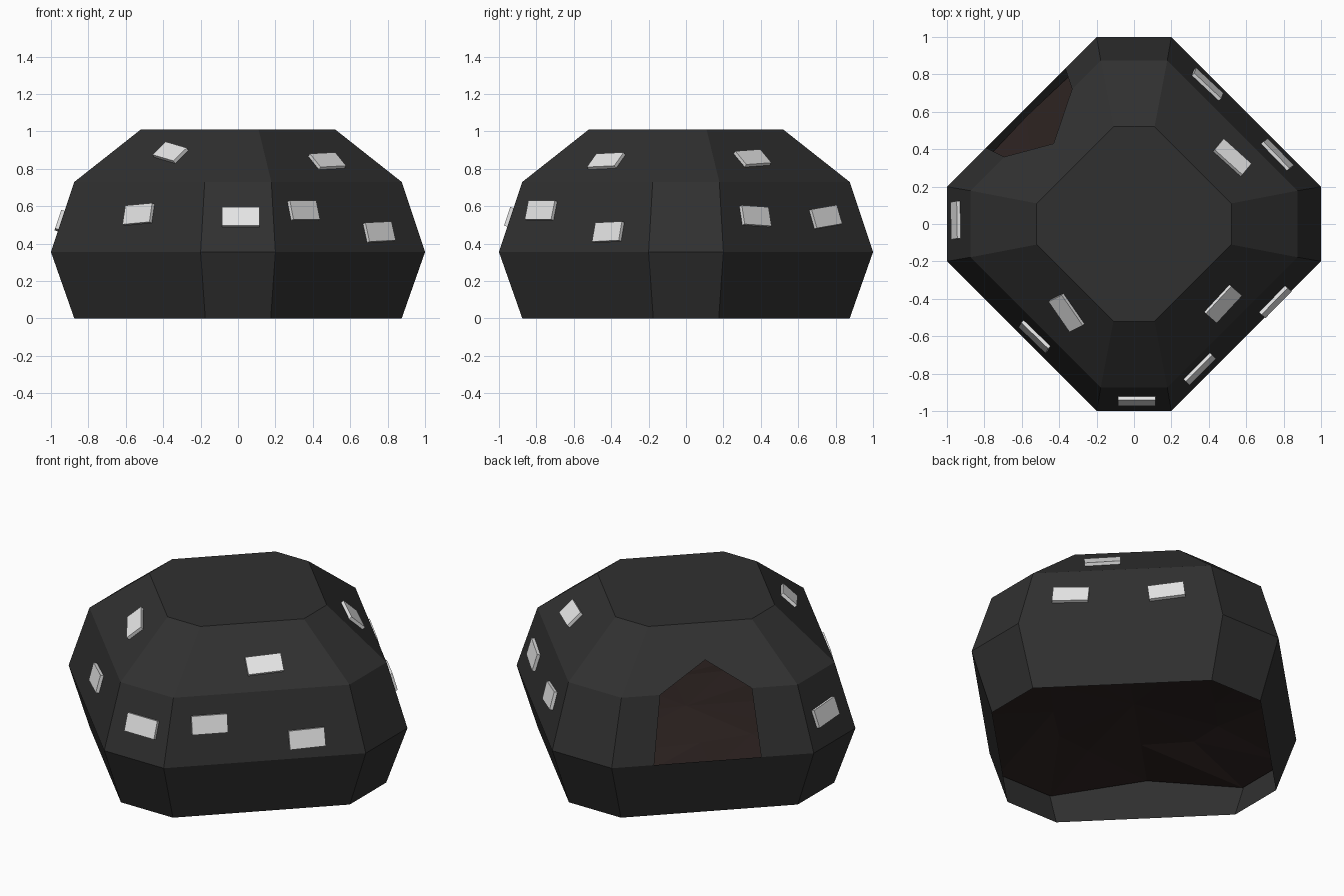
import bpy, bmesh, math, random
from mathutils import Vector, Matrix

random.seed(4)
cube = bpy.data.objects.get("Cube")
if cube:
    bpy.data.objects.remove(cube, do_unlink=True)


def material(name, color):
    m = bpy.data.materials.new(name)
    m.use_nodes = True
    m.diffuse_color = (*color, 1)
    m.node_tree.nodes["Principled BSDF"].inputs["Base Color"].default_value = (*color, 1)
    return m


charcoal = material("charcoal", (0.03, 0.03, 0.03))
soil = material("dark_brown", (0.026, 0.0165, 0.015))
white = material("pale_grey", (0.8, 0.8, 0.8))


def finish(bm, name, mat):
    mesh = bpy.data.meshes.new(name)
    bm.to_mesh(mesh)
    bm.free()
    mesh.materials.append(mat)
    ob = bpy.data.objects.new(name, mesh)
    bpy.context.collection.objects.link(ob)
    return ob


def octagon(r, h, z):
    """Square with cut corners, standing on a corner, counter-clockwise."""
    pts = [(r, -h), (r, h), (h, r), (-h, r), (-r, h), (-r, -h), (-h, -r), (h, -r)]
    return [Vector((x, y, z)) for x, y in pts]


# Shell: four octagonal rings, open below, with a doorway in one facet
RINGS = [(0.875, 0.175, 0), (1, 0.2, 0.355), (0.875, 0.178, 0.73), (0.52, 0.11, 1.01)]
DOOR = 3
bm = bmesh.new()
rings = [[bm.verts.new(p) for p in octagon(*r)] for r in RINGS]


def on_edge(level, t):
    a, b = rings[level][DOOR], rings[level][DOOR + 1]
    return bm.verts.new(a.co.lerp(b.co, t))


sill_a, sill_b = on_edge(1, 0.21), on_edge(1, 0.74)
jamb_a, jamb_b = on_edge(2, 0.22), on_edge(2, 0.74)
peak = bm.verts.new((-0.43, 0.43, 0.858))

for k in range(3):
    low, high = rings[k], rings[k + 1]
    for i in range(8):
        j = (i + 1) % 8
        if i != DOOR:
            bm.faces.new((low[i], low[j], high[j], high[i]))
        elif k == 0:
            bm.faces.new((low[i], low[j], high[j], sill_b, sill_a, high[i]))
        elif k == 1:
            bm.faces.new((low[i], sill_a, jamb_a, high[i]))
            bm.faces.new((sill_b, low[j], high[j], jamb_b))
        else:
            bm.faces.new((low[i], jamb_a, peak, jamb_b, low[j], high[j], high[i]))
bm.faces.new(rings[3])
finish(bm, "shell", charcoal)

# Uneven earth floor inside the shell, lower at the corners
bm = bmesh.new()
edge = []
corners = octagon(0.94, 0.188, 0.2)
for i, p in enumerate(corners):
    edge.append(p)
    if i % 2:
        mid = (p + corners[(i + 1) % 8]) / 2
        edge.append(Vector((mid.x * 1.02, mid.y * 1.02, 0.28)))
outer = [bm.verts.new(p) for p in edge]
inner = [bm.verts.new((p.x * 0.55, p.y * 0.55, random.uniform(0.26, 0.31))) for p in edge]
middle = bm.verts.new((0, 0, 0.3))
n = len(edge)
for i in range(n):
    j = (i + 1) % n
    bm.faces.new((outer[i], outer[j], inner[j]))
    bm.faces.new((outer[i], inner[j], inner[i]))
    bm.faces.new((inner[i], inner[j], middle))
finish(bm, "earth_floor", soil)


# Pale tablets lying on the facets: facet, band, sideways offset, height, roll
def tablet(facet, band, side, z, roll):
    lo, hi = octagon(*RINGS[band]), octagon(*RINGS[band + 1])
    k = (facet + 1) % 8
    a, b = (lo[facet] + lo[k]) / 2, (hi[facet] + hi[k]) / 2
    along = (lo[k] - lo[facet]).normalized()
    up = (b - a).normalized()
    out = along.cross(up)
    centre = a.lerp(b, (z - a.z) / (b.z - a.z)) + along * side + out * 0.006
    frame = Matrix((along, up, out)).transposed().to_4x4()
    place = Matrix.Translation(centre) @ frame @ Matrix.Rotation(math.radians(roll), 4, "Z")
    bm = bmesh.new()
    bmesh.ops.create_cube(bm, size=1, matrix=place @ Matrix.Diagonal((0.2, 0.105, 0.026, 1)))
    finish(bm, "tablet", white)


TABLETS = [
    (6, 1, 0.015, 0.54, 0),
    (7, 1, -0.3, 0.575, 0), (7, 1, 0.24, 0.46, 2), (7, 2, 0.035, 0.835, 3),
    (5, 1, 0.05, 0.555, 4), (5, 2, 0.08, 0.88, -14),
    (4, 1, -0.02, 0.52, 3),
    (1, 1, -0.28, 0.545, -3), (1, 1, 0.25, 0.54, 7), (1, 2, -0.12, 0.85, 4),
]
for t in TABLETS:
    tablet(*t)
